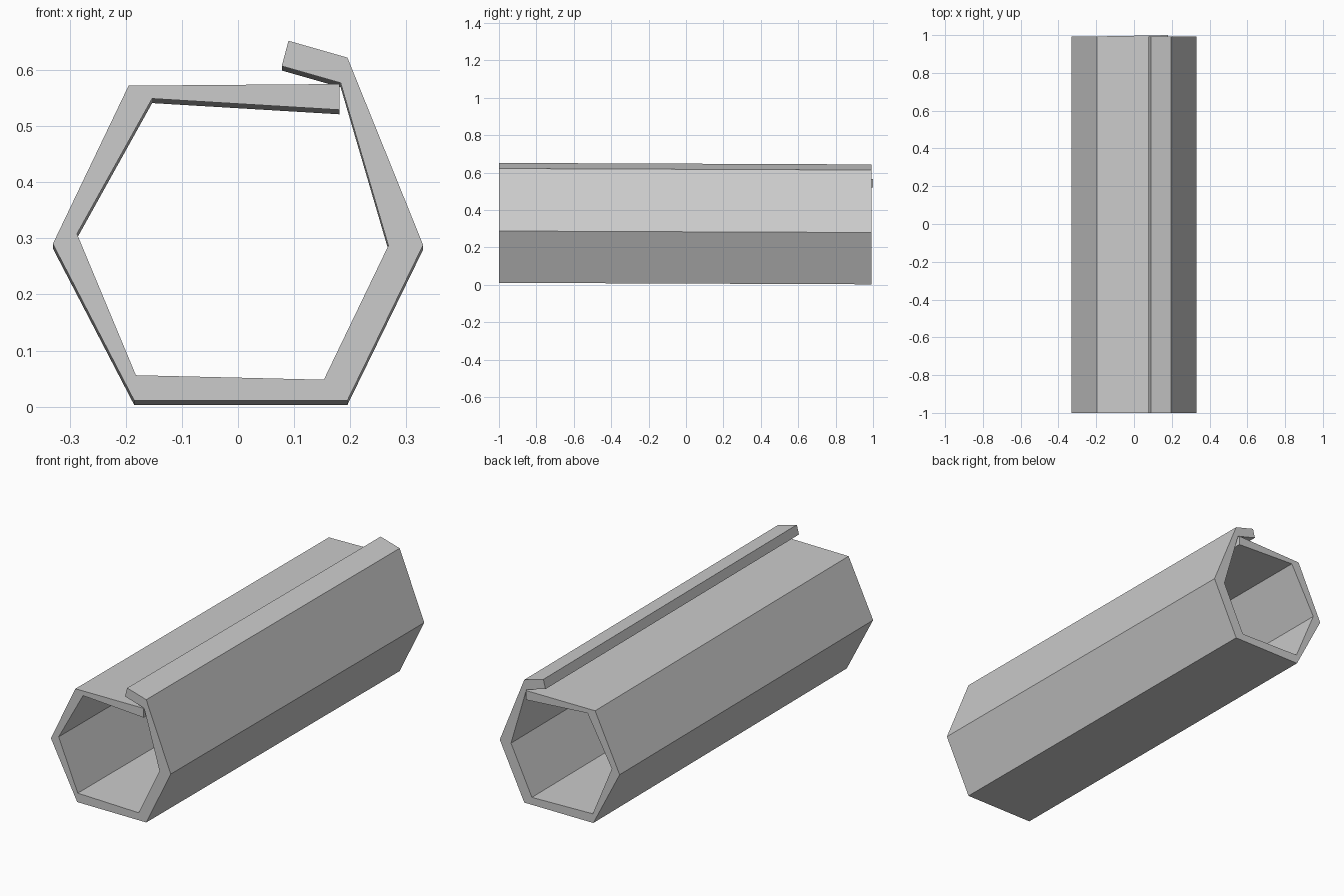
import bpy, bmesh

cube = bpy.data.objects.get("Cube")
if cube:
    bpy.data.objects.remove(cube, do_unlink=True)

grey = bpy.data.materials.new("light grey")
grey.use_nodes = True
color = (0.6, 0.6, 0.6, 1)
grey.diffuse_color = color
grey.node_tree.nodes["Principled BSDF"].inputs["Base Color"].default_value = color

# Folded sheet cross-section (x, z): outer side from flap tip to hook tip
outer = [(0.181, 0.575), (-0.195, 0.572), (-0.33, 0.29), (-0.185, 0.011),
         (0.195, 0.011), (0.33, 0.288), (0.195, 0.622), (0.09, 0.652)]
# Matching inner side
inner = [(0.181, 0.529), (-0.153, 0.549), (-0.287, 0.308), (-0.182, 0.056),
         (0.153, 0.048), (0.268, 0.287), (0.183, 0.577), (0.078, 0.607)]
FRONT, BACK, DROP = -1.0, 0.993, 0.008   # the tube dips slightly to the back

bm = bmesh.new()


def ring(points, y, drop):
    return [bm.verts.new((x, y, z - drop)) for x, z in points]


front_out, front_in = ring(outer, FRONT, 0), ring(inner, FRONT, 0)
back_out, back_in = ring(outer, BACK, DROP), ring(inner, BACK, DROP)
for v in (back_out[0], back_in[0]):      # flap tip reaches a little further
    v.co.y = 1.0

# Walls of each folded panel
for i in range(len(outer) - 1):
    j = i + 1
    bm.faces.new((front_out[i], front_out[j], back_out[j], back_out[i]))
    bm.faces.new((front_in[i], front_in[j], back_in[j], back_in[i]))
    bm.faces.new((front_out[i], front_out[j], front_in[j], front_in[i]))
    bm.faces.new((back_out[i], back_out[j], back_in[j], back_in[i]))

# Long edges of the sheet at flap and hook
for i in (0, -1):
    bm.faces.new((front_out[i], back_out[i], back_in[i], front_in[i]))

bmesh.ops.recalc_face_normals(bm, faces=bm.faces)
mesh = bpy.data.meshes.new("folded_hexagonal_tube")
bm.to_mesh(mesh)
bm.free()
mesh.materials.append(grey)
tube = bpy.data.objects.new("folded_hexagonal_tube", mesh)
bpy.context.collection.objects.link(tube)
